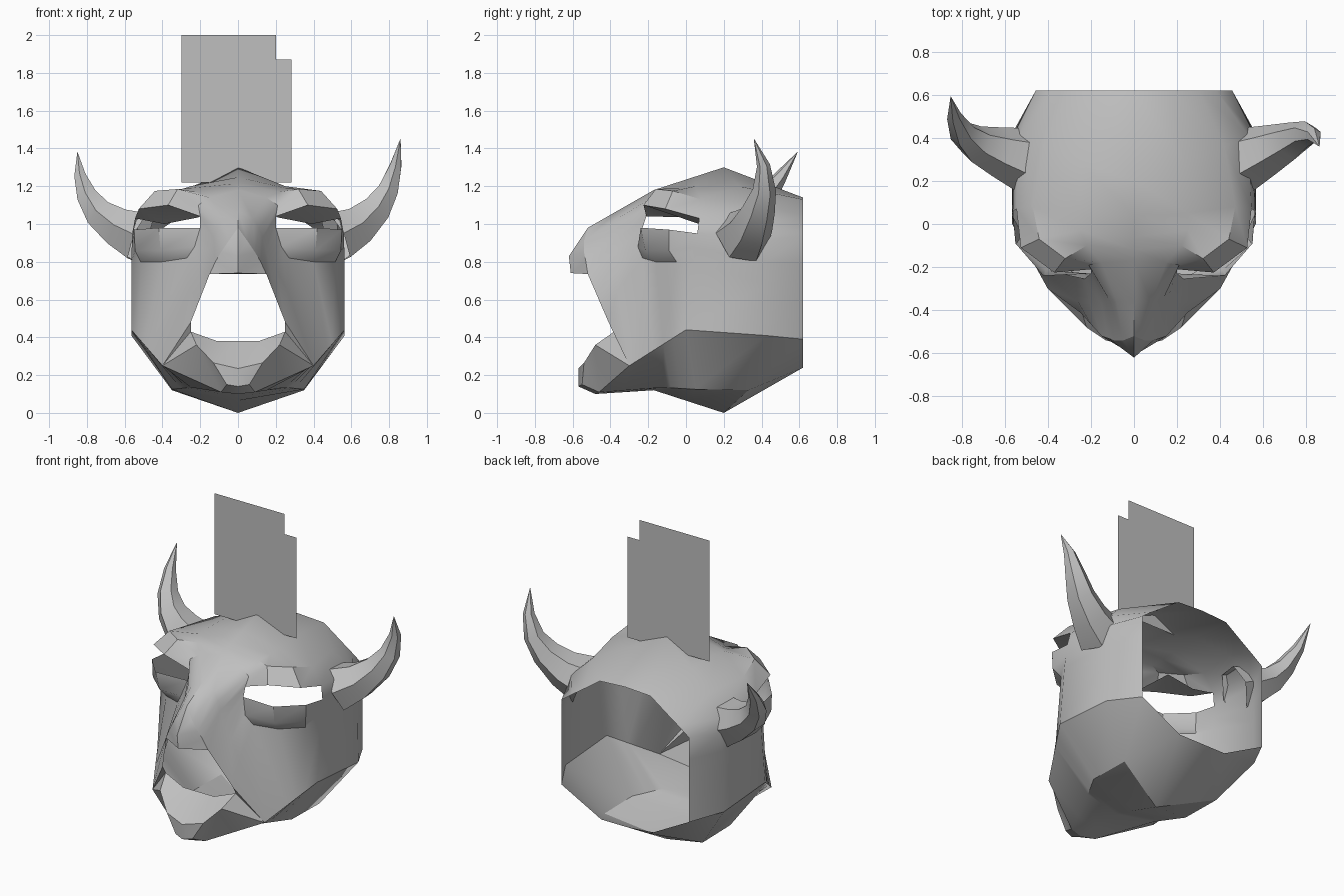
import bpy, bmesh, math
from mathutils import Vector

if "Cube" in bpy.data.objects:
    bpy.data.objects.remove(bpy.data.objects["Cube"])

grey = bpy.data.materials.new("plain grey")
grey.diffuse_color = (0.52, 0.52, 0.52, 1)
grey.use_nodes = True
grey.node_tree.nodes["Principled BSDF"].inputs["Base Color"].default_value = grey.diffuse_color


def build(name, faces, mirror=False, angle=35):
    """Make an object from polygons given as corner points, optionally mirrored in x."""
    bm = bmesh.new()
    for f in faces:
        bm.faces.new([bm.verts.new(p) for p in f])
        if mirror:
            bm.faces.new([bm.verts.new((-p[0], p[1], p[2])) for p in reversed(f)])
    bmesh.ops.remove_doubles(bm, verts=bm.verts, dist=0.0005)
    bmesh.ops.recalc_face_normals(bm, faces=bm.faces)
    me = bpy.data.meshes.new(name)
    bm.to_mesh(me)
    bm.free()
    ob = bpy.data.objects.new(name, me)
    bpy.context.collection.objects.link(ob)
    me.materials.append(grey)
    bpy.ops.object.select_all(action='DESELECT')
    ob.select_set(True)
    bpy.context.view_layer.objects.active = ob
    bpy.ops.object.shade_smooth_by_angle(angle=math.radians(angle))
    return ob


def along(path, ys):
    """Points on a back-to-front path at the given y positions."""
    out = []
    for y in ys:
        for a, b in zip(path, path[1:]):
            if y >= b[1] - 1e-6:
                t = (a[1] - y) / (a[1] - b[1])
                out.append(tuple(Vector(a).lerp(Vector(b), t)))
                break
    return out


# Contour lines of the right half, each running from the open back to the snout
ridge = along([(0, .62, 1.14), (0, .2, 1.3), (0, -.17, 1.18), (0, -.52, .98)],
              [.62, .2, .04, -.06, -.12, -.17, -.36, -.52])
crown = [(.18, .62, 1.13), (.24, .28, 1.2), (.25, .05, 1.2), (.25, -.03, 1.19),
         (.22, -.1, 1.17), (.15, -.18, 1.14), (.08, -.36, 1.03), (.05, -.54, .91)]
brow = [(.3, .62, 1.045), (.42, .36, 1.11), (.47, .08, 1.13), (.44, -.07, 1.175),
        (.32, -.16, 1.185), (.21, -.19, 1.1), (.11, -.36, .98), (.09, -.54, .85)]
upper_rim = [(.38, .62, .99), (.53, .41, 1.0), (.545, .07, 1.03), (.525, -.11, 1.08),
             (.37, -.225, 1.1), (.2, -.21, 1.04), (.13, -.36, .93), (.12, -.53, .8)]
lower_rim = [(.455, .62, .935), (.55, .43, .92), (.56, .06, .95), (.55, -.09, .97),
             (.42, -.24, .98), (.2, -.23, .98), (.15, -.37, .86), (.15, -.52, .735)]
cheek = [(.455, .62, .65), (.56, .42, .68), (.565, .04, .8), (.515, -.05, .8),
         (.4, -.16, .8), (.27, -.23, .82), (.26, -.36, .65), (.25, -.41, .48)]
jaw_line = along([(.455, .62, .39), (.565, .42, .41), (.565, 0, .44), (.4, -.3, .25)],
                 [.62, .42, 0, -.07, -.12, -.17, -.3, -.3])
under = along([(.17, .62, .24), (.35, .33, .12), (.35, .05, .125), (.25, -.12, .135),
               (.09, -.46, .11)], [.62, .33, .05, -.03, -.08, -.12, -.33, -.46])
keel = along([(0, .62, .24), (0, .2, 0), (0, -.17, .12), (0, -.48, .1)],
             [.62, .2, .0, -.06, -.12, -.17, -.36, -.48])
# Swollen lower eyelid between the lower rim and the cheek
eyelid = [tuple((Vector(p) + Vector(q)) / 2) for p, q in zip(lower_rim, cheek)]
eyelid[3:6] = [(.545, -.09, .86), (.41, -.215, .86), (.23, -.255, .88)]
lines = [ridge, crown, brow, upper_rim, lower_rim, eyelid, cheek, jaw_line, under, keel]

# Head shell, leaving the eye opening between the two rims
shell = []
for j, (a, b) in enumerate(zip(lines, lines[1:])):
    for i in range(7):
        if not (j == 3 and i in (2, 3, 4)):
            shell.append([a[i], a[i + 1], b[i + 1], b[i]])
build("head_shell", shell, mirror=True)

# Socket roof sloping back from the upper rim
roof_in, roof_out = (.21, .06, 1.035), (.39, .07, 1.0)
build("eye_socket_roof", [[upper_rim[5], upper_rim[4], roof_in],
                          [upper_rim[4], roof_out, roof_in],
                          [upper_rim[4], upper_rim[3], roof_out],
                          [upper_rim[3], upper_rim[2], roof_out]], mirror=True)

# Nose: closes the snout above the mouth
tip, base = (0, -.62, .83), (0, -.61, .74)
f = [line[-1] for line in lines]
build("nose", [[f[0], tip, f[1]], [f[1], tip, f[2]], [f[2], tip, base, f[3]],
               [f[3], base, f[4]], [base, (0, -.52, .735), f[4]]], mirror=True)

# Lower jaw: chin, lip and sloping mouth floor
lip = [(0, -.57, .235), (.13, -.54, .265), (.22, -.48, .36), (.25, -.38, .43)]
chin0, chin1 = (0, -.57, .14), (.06, -.55, .15)
floor0, floor1 = (0, -.4, .38), (.11, -.4, .38)
mouth, corner, jaw, chin_base = cheek[-1], jaw_line[-1], under[-1], keel[-1]
build("lower_jaw", [[lip[0], lip[1], chin1, chin0], [chin0, chin1, jaw, chin_base],
                    [lip[1], lip[2], jaw, chin1], [lip[2], corner, jaw],
                    [lip[2], lip[3], corner], [lip[0], floor0, floor1, lip[1]],
                    [lip[1], floor1, lip[2]], [lip[2], floor1, lip[3]],
                    [mouth, lip[3], corner]], mirror=True)


def horn(name, path, sides=6):
    """Tapered faceted tube through (point, radius) pairs, ending in a point."""
    rings = []
    for k, (p, r) in enumerate(path):
        t = Vector(path[min(k + 1, len(path) - 1)][0]) - Vector(path[max(k - 1, 0)][0])
        u = t.cross(Vector((0, 1, 0))).normalized()
        v = t.cross(u).normalized()
        rings.append([tuple(Vector(p) + r * (math.cos(s) * u + math.sin(s) * v))
                      for s in (math.tau * (n + .5) / sides for n in range(sides))])
    faces = [[a[n], a[(n + 1) % sides], b[(n + 1) % sides], b[n]]
             for a, b in zip(rings, rings[1:]) for n in range(sides)]
    build(name, faces, angle=40)


# Horns: the two tips bend differently
radii = [.15, .117, .088, .062, .035, .001]
right = [(.515, .3, .93), (.63, .345, .985), (.73, .385, 1.075), (.795, .415, 1.18),
         (.835, .41, 1.31), (.86, .36, 1.45)]
left = [(-.515, .3, .93), (-.63, .335, .98), (-.73, .37, 1.05), (-.795, .42, 1.14),
        (-.835, .5, 1.25), (-.85, .59, 1.38)]
horn("right_horn", list(zip(right, radii)))
horn("left_horn", list(zip(left, radii)))

# Thin notched plate standing on the crown
y = .19
build("crest_plate", [[(-.3, y, 1.22), (.283, y, 1.22), (.283, y, 1.87),
                       (.2, y, 1.87), (.2, y, 2.0), (-.3, y, 2.0)]])
